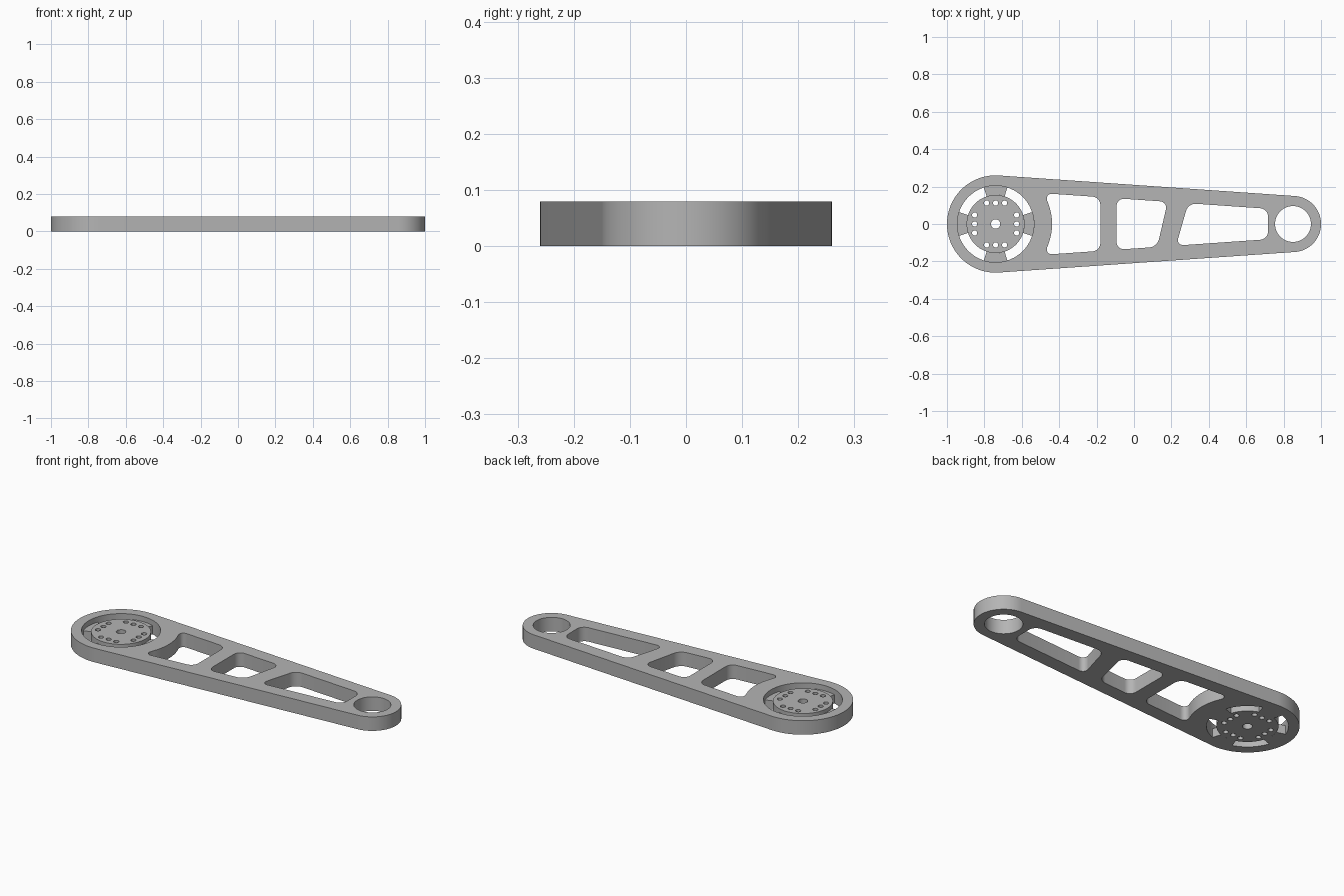
import bpy, bmesh, math
from mathutils import Vector

cube = bpy.data.objects.get("Cube")
if cube:
    bpy.data.objects.remove(cube)

THICK = 0.08
HUB = Vector((-0.74, 0))      # wide end
TIP = Vector((0.85, 0))       # narrow end
HUB_R, TIP_R = 0.26, 0.15
RING_R, DISC_R = 0.205, 0.155

grey = bpy.data.materials.new("plain_grey")
grey.use_nodes = True
grey.diffuse_color = (0.46, 0.46, 0.46, 1)
grey.node_tree.nodes["Principled BSDF"].inputs["Base Color"].default_value = grey.diffuse_color


def arc(centre, radius, start, end, steps):
    """Points along an arc, angles in radians."""
    angles = [start + (end - start) * i / steps for i in range(steps + 1)]
    return [centre + radius * Vector((math.cos(a), math.sin(a))) for a in angles]


def circle(centre, radius, steps=64):
    return arc(centre, radius, 0, math.tau, steps)[:-1]


def rounded(points, trim, corners=None):
    """Outline with the chosen corners (default all) rounded off."""
    out = []
    for i, p in enumerate(points):
        if corners is not None and i not in corners:
            out.append(p)
            continue
        a = p + (points[i - 1] - p).normalized() * trim
        b = p + (points[(i + 1) % len(points)] - p).normalized() * trim
        for k in range(9):
            t = k / 8
            # rational curve gives a near-circular fillet
            w0, w1, w2 = (1 - t) ** 2, 1.42 * t * (1 - t), t * t
            out.append((a * w0 + p * w1 + b * w2) / (w0 + w1 + w2))
    return out


def plate(name, outlines, bottom, top):
    """Extrude an outline, with the later outlines as holes."""
    curve = bpy.data.curves.new(name, "CURVE")
    curve.dimensions = "2D"
    curve.fill_mode = "BOTH"
    curve.extrude = (top - bottom) / 2
    for pts in outlines:
        spline = curve.splines.new("POLY")
        spline.points.add(len(pts) - 1)
        for sp, p in zip(spline.points, pts):
            sp.co = (p.x, p.y, 0, 1)
        spline.use_cyclic_u = True
    obj = bpy.data.objects.new(name, curve)
    bpy.context.collection.objects.link(obj)
    bpy.ops.object.select_all(action="DESELECT")
    obj.select_set(True)
    bpy.context.view_layer.objects.active = obj
    bpy.ops.object.convert(target="MESH")
    obj = bpy.context.view_layer.objects.active
    bm = bmesh.new()
    bm.from_mesh(obj.data)
    bmesh.ops.remove_doubles(bm, verts=bm.verts, dist=1e-5)
    bmesh.ops.translate(bm, verts=bm.verts, vec=(0, 0, (top + bottom) / 2))
    bmesh.ops.recalc_face_normals(bm, faces=bm.faces)
    bm.to_mesh(obj.data)
    bm.free()
    obj.data.materials.clear()
    obj.data.materials.append(grey)
    bpy.ops.object.shade_smooth_by_angle(angle=math.radians(30))
    return obj


# Arm outline: two end arcs joined by tangent lines
tangent = math.acos((HUB_R - TIP_R) / (TIP.x - HUB.x))
outline = (arc(HUB, HUB_R, tangent, math.tau - tangent, 64)
           + arc(TIP, TIP_R, -tangent, tangent, 48))


def edge_y(x):
    """Half-width of the window zone, a constant margin inside the rim."""
    margin = 0.078
    return (HUB_R - margin - (x - HUB.x) * math.cos(tangent)) / math.sin(tangent)


def window(top_left, top_right, bottom_right, bottom_left):
    return [Vector((top_left, edge_y(top_left))), Vector((top_right, edge_y(top_right))),
            Vector((bottom_right, -edge_y(bottom_right))),
            Vector((bottom_left, -edge_y(bottom_left)))]


# Lightening windows; the first follows the curve of the hub
sweep = 0.38
first = window(-0.478, -0.18, -0.18, -0.478) + arc(HUB, 0.302, -sweep, sweep, 16)
windows = [
    rounded(first, 0.042, corners=range(4)),
    rounded(window(-0.093, 0.18, 0.124, -0.093), 0.042),
    rounded(window(0.29, 0.717, 0.717, 0.225), 0.042),
]
plate("arm_body", [outline, circle(HUB, RING_R), circle(TIP, 0.096)] + windows, 0, THICK)

# Hub disc with a centre bore and three bolt holes on each side
holes = [circle(HUB, 0.025, 32)]
for side in range(4):
    turn = side * math.pi / 2
    out = Vector((math.cos(turn), math.sin(turn)))
    across = Vector((-out.y, out.x))
    for shift in (-1, 0, 1):
        holes.append(circle(HUB + out * 0.112 + across * 0.048 * shift, 0.014, 20))
plate("hub_disc", [circle(HUB, DISC_R)] + holes, 0, 0.072)

# Low spokes between the disc and the ring
half = math.radians(18)
for side in range(4):
    turn = side * math.pi / 2
    spoke = (arc(HUB, RING_R, turn - half, turn + half, 10)
             + arc(HUB, DISC_R, turn + half, turn - half, 10))
    plate("hub_spoke_%d" % (side + 1), [spoke], 0, 0.05)
